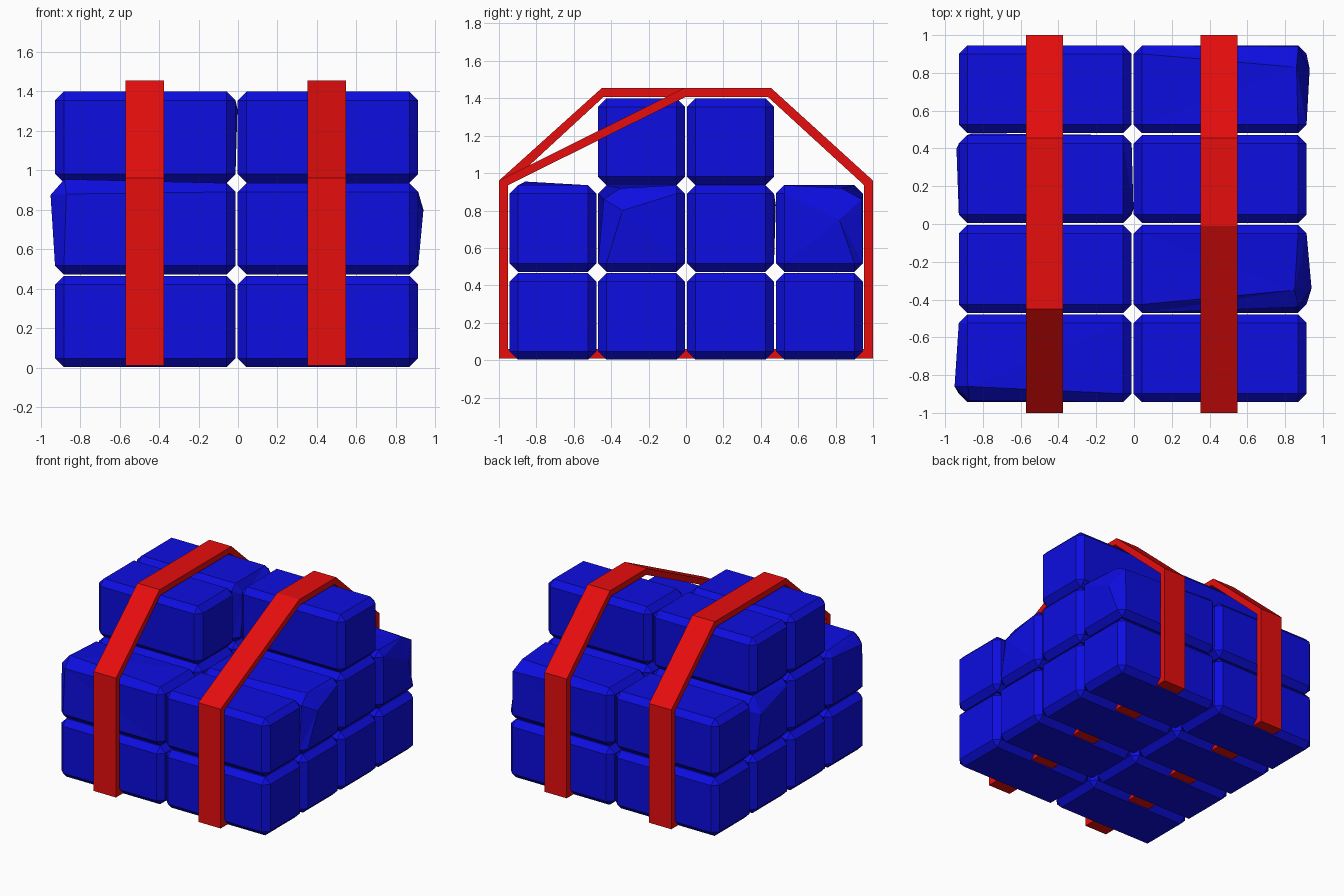
import bpy
import bmesh
from mathutils import Vector

cube = bpy.data.objects.get("Cube")
if cube:
    bpy.data.objects.remove(cube, do_unlink=True)


def make_material(name, colour):
    mat = bpy.data.materials.new(name)
    mat.use_nodes = True
    mat.diffuse_color = colour
    mat.node_tree.nodes["Principled BSDF"].inputs["Base Color"].default_value = colour
    return mat


BLUE = make_material("bale blue", (0.004, 0.004, 0.75, 1))
RED = make_material("strap red", (0.8, 0.004, 0.004, 1))


def finish(bm, name, mat):
    bmesh.ops.recalc_face_normals(bm, faces=bm.faces)
    mesh = bpy.data.meshes.new(name)
    bm.to_mesh(mesh)
    bm.free()
    mesh.materials.append(mat)
    obj = bpy.data.objects.new(name, mesh)
    bpy.context.collection.objects.link(obj)


SIZE = Vector((0.915, 0.465, 0.463))
CHAMFER = 0.045
XS = (-0.47, 0.456)
YS = (-0.711, -0.238, 0.238, 0.713)
ZS = (0.234, 0.704, 1.168)


def bale(name, centre, dent=None):
    """Chamfered block; a dent moves the three points of one corner."""
    bm = bmesh.new()
    bmesh.ops.create_cube(bm, size=1)
    for v in bm.verts:
        v.co = centre + v.co * SIZE
    bmesh.ops.bevel(bm, geom=bm.edges[:], offset=CHAMFER, segments=1,
                    profile=0.5, affect='EDGES')
    if dent:
        corner, targets = Vector(dent[0]), dent[1]
        moves = []
        for axis, target in targets.items():
            half = SIZE / 2 - Vector((CHAMFER,) * 3)
            half["xyz".index(axis)] += CHAMFER
            want = centre + half * corner
            moves.append((min(bm.verts, key=lambda v: (v.co - want).length), target))
        for vert, target in moves:
            vert.co = target
        # split the bent faces so they stay flat
        bent = [f for f in bm.faces if len(f.verts) > 3
                and any(v in f.verts for v, t in moves)]
        bmesh.ops.triangulate(bm, faces=bent)
    finish(bm, name, BLUE)


# Squashed corners, keyed by column, row and layer
DENTS = {
    (0, 0, 1): ((-1, -1, 1), {"x": (-0.95, -0.86, 0.875), "y": (-0.87, -0.935, 0.88),
                              "z": (-0.88, -0.86, 0.955)}),
    (1, 1, 1): ((1, -1, 1), {"x": (0.94, -0.34, 0.80), "y": (0.87, -0.44, 0.86),
                             "z": (0.85, -0.35, 0.92)}),
    (1, 3, 1): ((1, 1, 1), {"x": (0.93, 0.82, 0.75), "y": (0.87, 0.94, 0.86),
                            "z": (0.86, 0.83, 0.92)}),
    (0, 2, 1): ((-1, 1, 1), {"x": (-0.94, 0.40, 0.80), "y": (-0.86, 0.48, 0.83),
                             "z": (-0.86, 0.38, 0.925)}),
    (0, 2, 2): ((1, -1, 1), {"x": (-0.003, 0.08, 1.31)}),
}

# Two full layers and a partial top layer
top_layer = {(0, 1), (0, 2), (1, 2)}
for k, z in enumerate(ZS):
    for j, y in enumerate(YS):
        for i, x in enumerate(XS):
            if k == 2 and (i, j) not in top_layer:
                continue
            side = ("right", "left")[i]
            bale(f"bale_{side}_row{j + 1}_layer{k + 1}", Vector((x, y, z)),
                 DENTS.get((i, j, k)))


def strap(name, x, crest):
    """Closed flat band around the stack; crest is the front end of its top."""
    outer = [(-1, 0.01), (-1, 0.96), (crest - 0.01, 1.455),
             (0.455, 1.455), (1, 0.96), (1, 0.01)]
    inner = [(-0.953, 0.06), (-0.953, 0.935), (crest, 1.408),
             (0.437, 1.408), (0.953, 0.935), (0.953, 0.06)]
    bm = bmesh.new()
    rings = [[bm.verts.new((x + dx, y, z)) for y, z in loop]
             for loop, dx in ((outer, -0.098), (outer, 0.098),
                              (inner, 0.098), (inner, -0.098))]
    n = len(outer)
    for a in range(4):
        r, s = rings[a], rings[(a + 1) % 4]
        for i in range(n):
            j = (i + 1) % n
            bm.faces.new((r[i], r[j], s[j], s[i]))
    finish(bm, name, RED)


strap("strap_right", -0.473, -0.44)
strap("strap_left", 0.449, 0.0)
